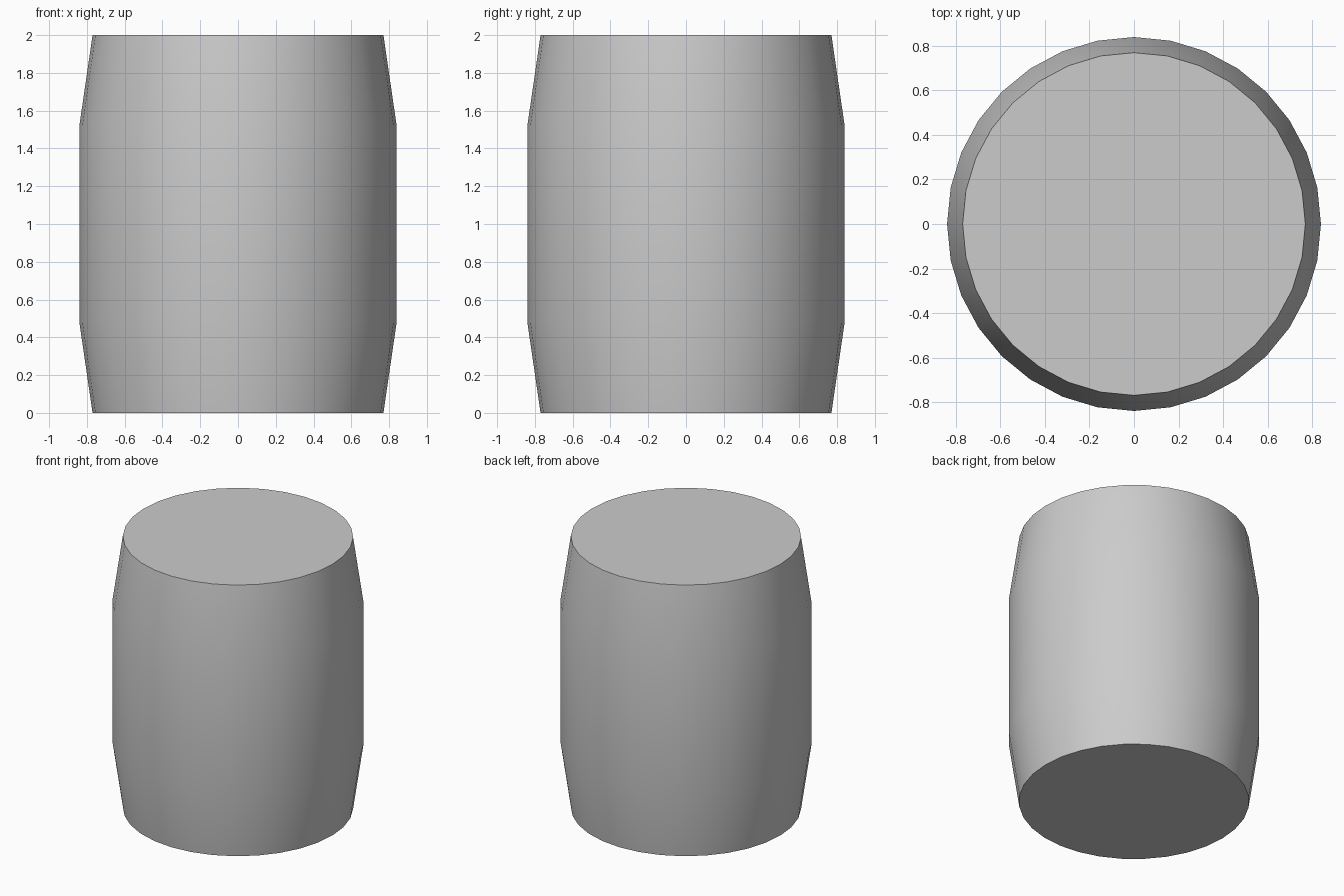
import bpy, bmesh, math

if "Cube" in bpy.data.objects:
    bpy.data.objects.remove(bpy.data.objects["Cube"])

SIDES = 32
# barrel profile: (radius, height)
PROFILE = [(0.77, 0.0), (0.84, 0.48), (0.84, 1.52), (0.77, 2.0)]

bm = bmesh.new()
rings = []
for r, z in PROFILE:
    rings.append([bm.verts.new((r * math.cos(2 * math.pi * i / SIDES),
                                r * math.sin(2 * math.pi * i / SIDES), z))
                  for i in range(SIDES)])

# staves wall
for low, high in zip(rings, rings[1:]):
    for i in range(SIDES):
        j = (i + 1) % SIDES
        bm.faces.new((low[i], low[j], high[j], high[i]))

# flat bottom and lid
bm.faces.new(rings[0][::-1])
bm.faces.new(rings[-1])

mesh = bpy.data.meshes.new("barrel")
bm.to_mesh(mesh)
bm.free()
barrel = bpy.data.objects.new("barrel", mesh)
bpy.context.collection.objects.link(barrel)

# smooth wall, sharp rims
bpy.context.view_layer.objects.active = barrel
barrel.select_set(True)
bpy.ops.object.shade_smooth_by_angle(angle=math.radians(30))
